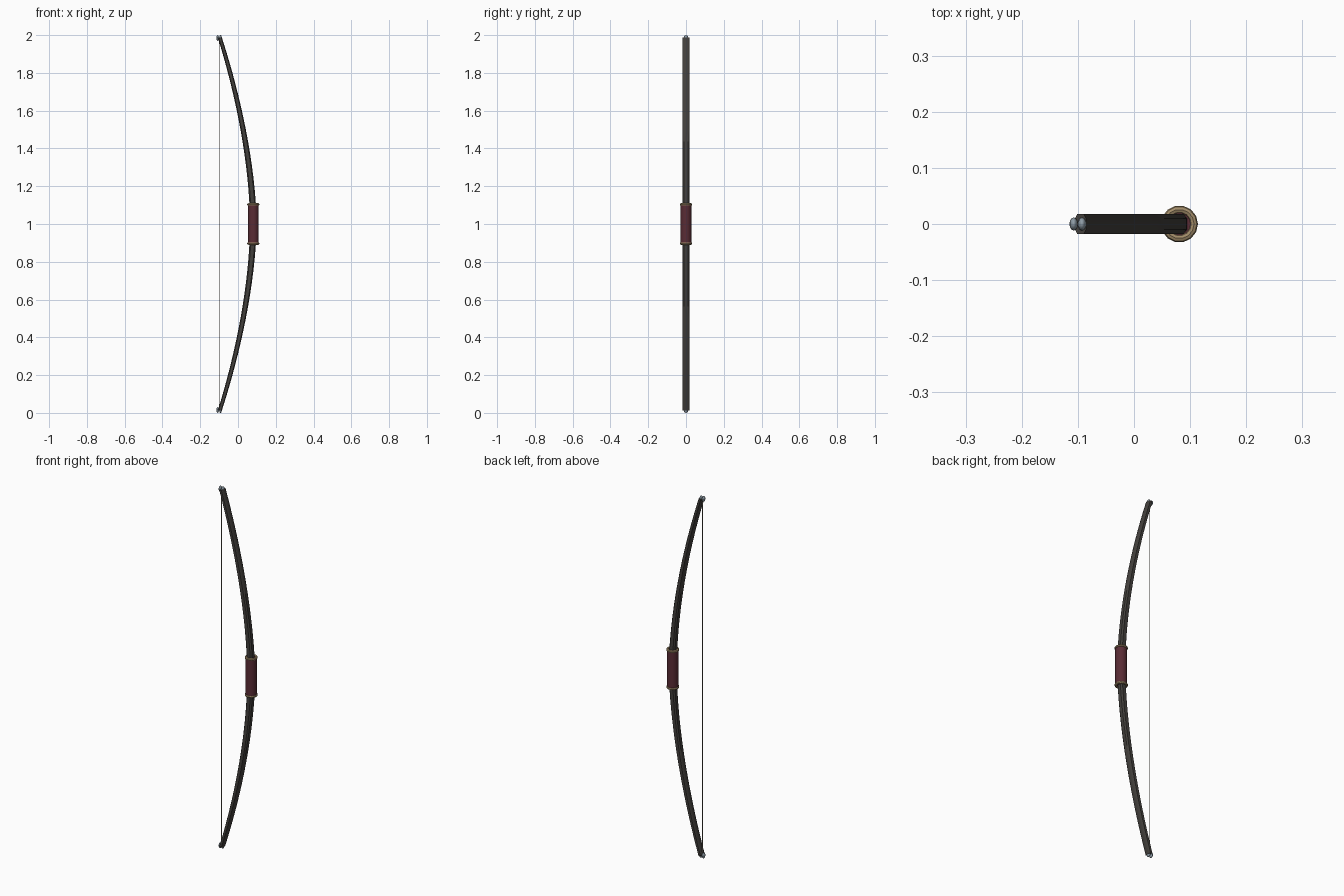
import bpy, bmesh, math
from mathutils import Vector, Matrix

if "Cube" in bpy.data.objects:
    bpy.data.objects.remove(bpy.data.objects["Cube"])

def mat(name, rgb):
    m = bpy.data.materials.new(name)
    m.diffuse_color = (*rgb, 1)
    m.use_nodes = True
    m.node_tree.nodes["Principled BSDF"].inputs["Base Color"].default_value = m.diffuse_color
    return m

WOOD = mat("dark_wood", (0.055, 0.05, 0.045))
LEATHER = mat("red_leather", (0.10, 0.025, 0.035))
BAND = mat("tan_band", (0.36, 0.26, 0.14))
HORN = mat("grey_horn", (0.27, 0.33, 0.38))
CORD = mat("cord", (0.3, 0.27, 0.22))

GRIP_X, TIP_X, MID = 0.081, -0.10, 1.0

def finish(obj, name, material):
    obj.name = name
    obj.data.materials.append(material)
    bpy.ops.object.select_all(action='DESELECT')
    obj.select_set(True)
    bpy.context.view_layer.objects.active = obj
    bpy.ops.object.shade_smooth_by_angle(angle=math.radians(35))
    return obj

# Bow limb: chamfered section swept along the bend, thinning to the tip
def limb(name, sign):
    bm = bmesh.new()
    section = [(1, .55), (.6, 1), (-.6, 1), (-1, .55),
               (-1, -.55), (-.6, -1), (.6, -1), (1, -.55)]
    steps, length = 16, 0.985
    def centre(d):
        return Vector((GRIP_X - 0.181 * d ** 1.75, 0, d))
    rings = []
    for i in range(steps + 1):
        d = length * i / steps
        tangent = (centre(d + .01) - centre(max(d - .01, 0))).normalized()
        side = Vector((tangent.z, 0, -tangent.x))
        half = 0.018 - 0.008 * d
        ring = []
        for u, v in section:
            p = centre(d) + side * u * half + Vector((0, v * 0.018, 0))
            ring.append(bm.verts.new((p.x, p.y, MID + sign * p.z)))
        rings.append(ring)
    for a, b in zip(rings, rings[1:]):
        for k in range(8):
            bm.faces.new((a[k], a[(k + 1) % 8], b[(k + 1) % 8], b[k]))
    bm.faces.new(rings[0])
    bm.faces.new(rings[-1])
    bmesh.ops.recalc_face_normals(bm, faces=bm.faces)
    me = bpy.data.meshes.new(name)
    bm.to_mesh(me)
    bm.free()
    obj = bpy.data.objects.new(name, me)
    bpy.context.collection.objects.link(obj)
    finish(obj, name, WOOD)

# Grip
bpy.ops.mesh.primitive_cylinder_add(vertices=14, radius=0.029, depth=0.21,
                                    location=(GRIP_X, 0, MID))
finish(bpy.context.object, "grip", LEATHER)

for label, s in (("upper", 1), ("lower", -1)):
    limb(label + "_limb", s)
    # Band closing the grip end
    bpy.ops.mesh.primitive_torus_add(major_segments=14, minor_segments=8,
                                     major_radius=0.026, minor_radius=0.007,
                                     location=(GRIP_X, 0, MID + s * 0.103))
    finish(bpy.context.object, label + "_grip_band", BAND)
    # Tip nock: two lobes with the string between them
    for side, dx in (("outer", -0.0075), ("inner", 0.0075)):
        bpy.ops.mesh.primitive_uv_sphere_add(segments=10, ring_count=8, radius=1,
                                             location=(TIP_X + dx, 0, MID + s * 0.985))
        o = bpy.context.object
        o.scale = (0.0075, 0.012, 0.015)
        finish(o, f"{label}_nock_{side}", HORN)

# Bowstring
bpy.ops.mesh.primitive_cylinder_add(vertices=6, radius=0.002, depth=1.97,
                                    location=(TIP_X, 0, MID))
finish(bpy.context.object, "bowstring", CORD)
